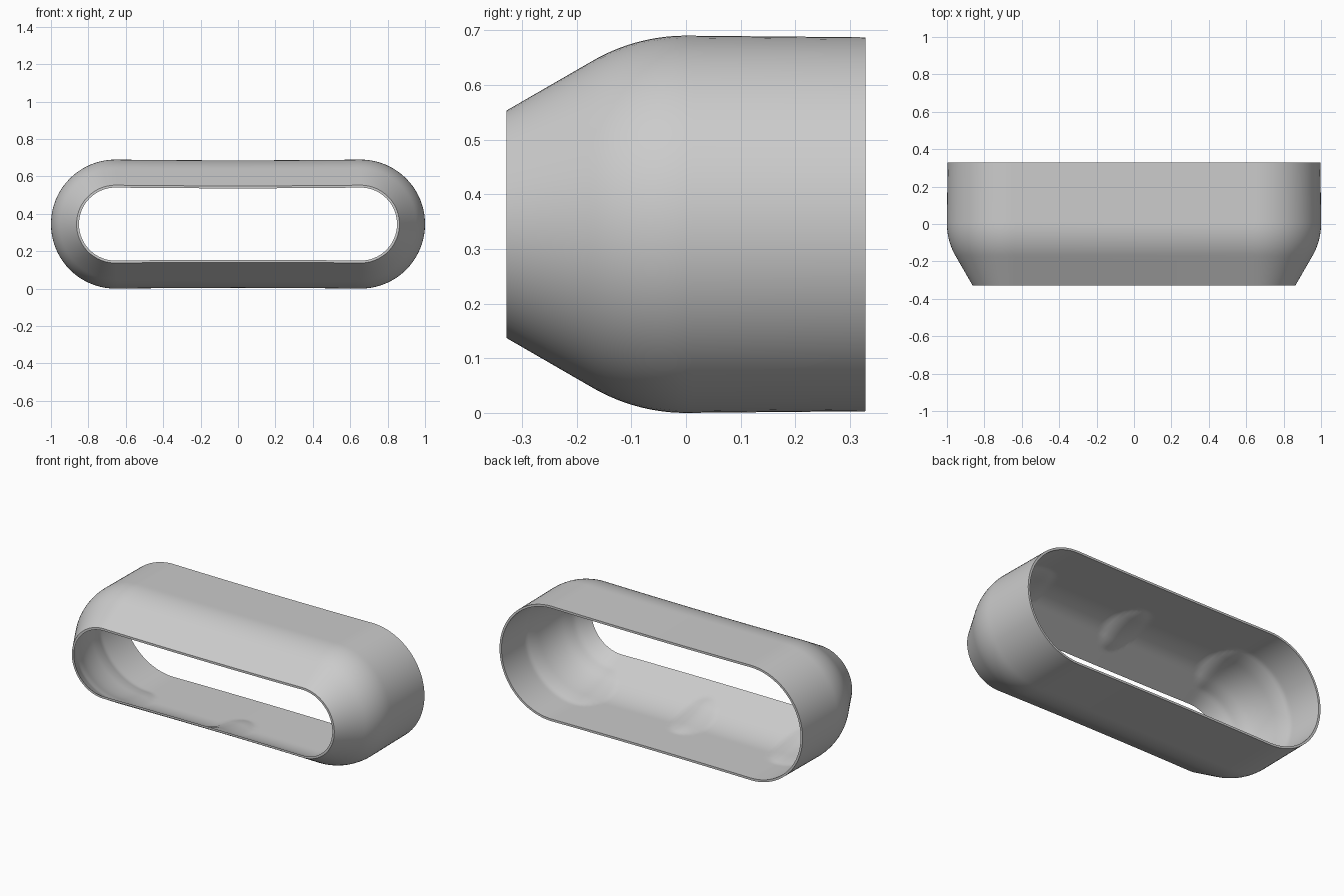
import bpy, bmesh
from math import sin, cos, pi, radians, sqrt

if "Cube" in bpy.data.objects:
    bpy.data.objects.remove(bpy.data.objects["Cube"])

RADIUS, HALF, DEPTH, WALL = 0.345, 0.655, 0.328, 0.013
BEND, TILT = 0.34, radians(30)


def inset(y):
    """Outer wall inset: slight draft, rounded shoulder, straight taper."""
    if y >= 0:
        return 0.003 * y / DEPTH
    knee = BEND * sin(TILT)
    if -y <= knee:
        return BEND - sqrt(BEND ** 2 - y ** 2)
    return BEND * (1 - cos(TILT)) + (-y - knee) * sin(TILT) / cos(TILT)


def bump(x, y):
    """Shallow raised pads inside: mid-span and around both ends."""
    v = ((y + 0.07) / 0.17) ** 2
    end = max(0, HALF - abs(x)) / 0.1
    return 0.025 * max(0, 1 - v - (x / 0.1) ** 2, 1 - v - end ** 2)


def stadium(straight=64, arc=40):
    """Path stations: core x and outward direction, all the way round."""
    path = []
    for side in (1, -1):
        for i in range(straight):
            path.append((side * HALF * (2 * i / straight - 1), 0, side))
        for i in range(arc):
            a = pi / 2 - pi * i / arc
            path.append((side * HALF, side * cos(a), side * sin(a)))
    return path


def add_sleeve(name, material):
    bm = bmesh.new()
    steps = 48
    ys = [DEPTH - 2 * DEPTH * i / steps for i in range(steps + 1)]
    section = [(y, False) for y in ys] + [(y, True) for y in reversed(ys)]
    rings = []
    for cx, dx, dz in stadium():
        dip = 0.004 * (1 - (cx / HALF) ** 2)
        ring = []
        for y, inner in section:
            r = RADIUS - inset(y) - dip
            if inner:
                r -= WALL + bump(cx, y)
            ring.append(bm.verts.new((cx + dx * r, y, RADIUS + dz * r)))
        rings.append(ring)
    # Skin neighbouring wall sections into a closed sleeve
    for a, b in zip(rings, rings[1:] + rings[:1]):
        for j in range(len(section)):
            k = (j + 1) % len(section)
            bm.faces.new((a[j], a[k], b[k], b[j]))
    bmesh.ops.recalc_face_normals(bm, faces=bm.faces)
    mesh = bpy.data.meshes.new(name)
    bm.to_mesh(mesh)
    bm.free()
    mesh.materials.append(material)
    obj = bpy.data.objects.new(name, mesh)
    bpy.context.collection.objects.link(obj)
    bpy.ops.object.select_all(action='DESELECT')
    obj.select_set(True)
    bpy.context.view_layer.objects.active = obj
    bpy.ops.object.shade_smooth_by_angle(angle=radians(30))


grey = bpy.data.materials.new("light_grey")
grey.use_nodes = True
grey.diffuse_color = (0.6, 0.6, 0.6, 1)
grey.node_tree.nodes["Principled BSDF"].inputs["Base Color"].default_value = grey.diffuse_color
add_sleeve("tapered_sleeve", grey)
